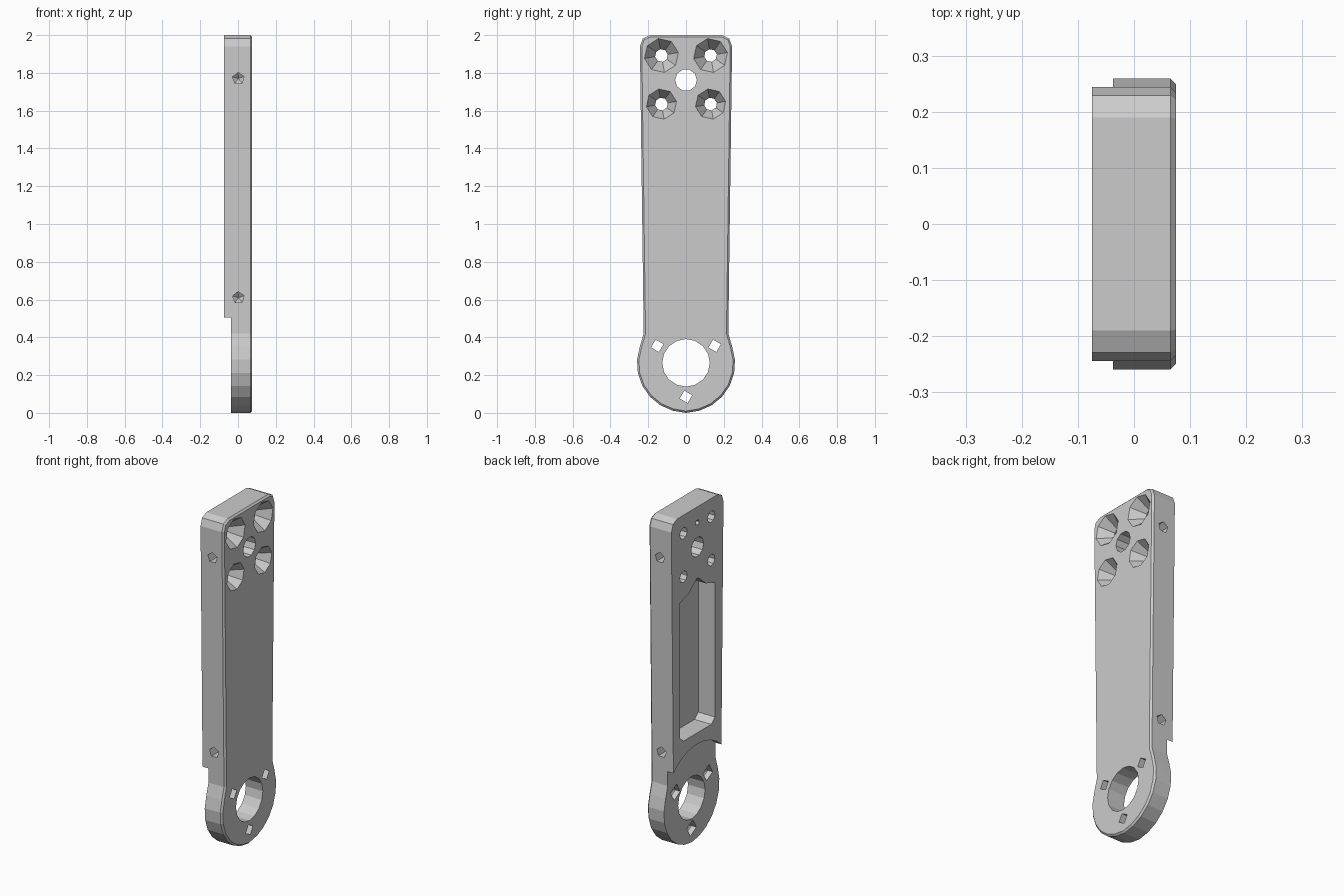
import bpy, bmesh
from math import sin, cos, radians, pi

if "Cube" in bpy.data.objects:
    bpy.data.objects.remove(bpy.data.objects["Cube"])

RING_Z, RING_R = 0.262, 0.26


def make_object(name, bm):
    bmesh.ops.recalc_face_normals(bm, faces=bm.faces)
    mesh = bpy.data.meshes.new(name)
    bm.to_mesh(mesh)
    bm.free()
    ob = bpy.data.objects.new(name, mesh)
    bpy.context.collection.objects.link(ob)
    return ob


def prism(name, outline, x0, x1, chamfer=0):
    """Extrude a (y, z) outline along x, with an optional chamfered front edge."""
    bm = bmesh.new()
    back = bm.faces.new([bm.verts.new((x0, y, z)) for y, z in outline])
    front = bmesh.ops.extrude_face_region(bm, geom=[back], use_keep_orig=True)["geom"]
    for v in front:
        if isinstance(v, bmesh.types.BMVert):
            v.co.x = x1
    bmesh.ops.recalc_face_normals(bm, faces=bm.faces)
    if chamfer:
        cap = [f for f in bm.faces if f.normal.x > 0.9]
        bmesh.ops.inset_region(bm, faces=cap, thickness=chamfer, depth=0)
        cap = [f for f in bm.faces if f.normal.x > 0.9
               and len(f.verts) > 4]
        for v in cap[0].verts:
            v.co.x += chamfer
    return make_object(name, bm)


def bore(name, axis, center, stations, n, turn=0):
    """Lathed cutter: stations are (position along axis, radius)."""
    bm = bmesh.new()
    rings = []
    for t, r in stations:
        ring = []
        for i in range(n):
            a = radians(turn) + 2 * pi * i / n
            u, w = center[0] + r * cos(a), center[1] + r * sin(a)
            ring.append(bm.verts.new((t, u, w) if axis == "x" else (u, t, w)))
        rings.append(ring)
    bm.faces.new(rings[0])
    bm.faces.new(rings[-1])
    for a, b in zip(rings, rings[1:]):
        for i in range(n):
            j = (i + 1) % n
            bm.faces.new((a[i], a[j], b[j], b[i]))
    return make_object(name, bm)


def mirrored(half):
    return half + [(-y, z) for y, z in reversed(half) if abs(y) > 1e-6]


def cut(body, cutter):
    cutter.hide_render = True
    mod = body.modifiers.new("cut", "BOOLEAN")
    mod.operation, mod.solver, mod.object = "DIFFERENCE", "EXACT", cutter
    bpy.context.view_layer.objects.active = body
    bpy.ops.object.modifier_apply(modifier=mod.name)
    bpy.data.objects.remove(cutter, do_unlink=True)


# Tapered arm plate with a round eye at the bottom
half = [(RING_R * cos(radians(a)), RING_Z + RING_R * sin(radians(a)))
        for a in [-90 + 110 * i / 7 for i in range(8)]]
half[0] = (0, 0)
half += [(0.224, 0.42), (0.244, 1.94), (0.229, 1.982), (0.19, 2.0)]
arm = prism("arm_plate", mirrored(half), -0.075, 0.065, 0.01)

# Thinner eye: curved step on the back
cut(arm, bore("eye_step", "x", (0, RING_Z), [(-0.2, 0.332), (-0.037, 0.332)], 32))

# Deep weight-saving pocket on the back
pocket = mirrored([(0, 0.66), (0.13, 0.66), (0.165, 0.69), (0.165, 1.49),
                   (0.08, 1.515), (0.04, 1.55), (0, 1.58)])
cut(arm, prism("pocket", pocket, -0.2, 0.035))

# Big eye hole and the centre hole at the top
cut(arm, bore("eye_hole", "x", (0, RING_Z + 0.003), [(-0.2, 0.126), (0.2, 0.126)], 16))
cut(arm, bore("centre_hole", "x", (0, 1.762), [(-0.2, 0.058), (0.2, 0.058)], 10))

# Three small holes round the eye, wider at the back
for y, z in ((0, 0.085), (0.152, 0.355), (-0.152, 0.355)):
    cut(arm, bore("eye_bolt_hole", "x", (y, z),
                  [(-0.2, 0.046), (-0.005, 0.046), (0.0, 0.034), (0.2, 0.034)], 4, 15))

# Four countersunk bolt holes
for s in (-1, 1):
    for z, r in ((1.892, 0.091), (1.635, 0.081)):
        cut(arm, bore("countersunk_hole", "x", (s * 0.13, z),
                      [(-0.2, 0.034), (0.0, 0.034), (0.075, r), (0.2, r)], 8, 10))

# Blind pin hole on the back
cut(arm, bore("pin_hole", "x", (0, 1.905), [(-0.2, 0.018), (0.0, 0.018)], 6))

# Blind drilled holes in both long edges
for s in (-1, 1):
    for z in (1.77, 0.61):
        cut(arm, bore("edge_hole", "y", (0.002, z),
                      [(s * 0.4, 0.032), (s * 0.14, 0.032), (s * 0.12, 0.002)], 5, 20))
